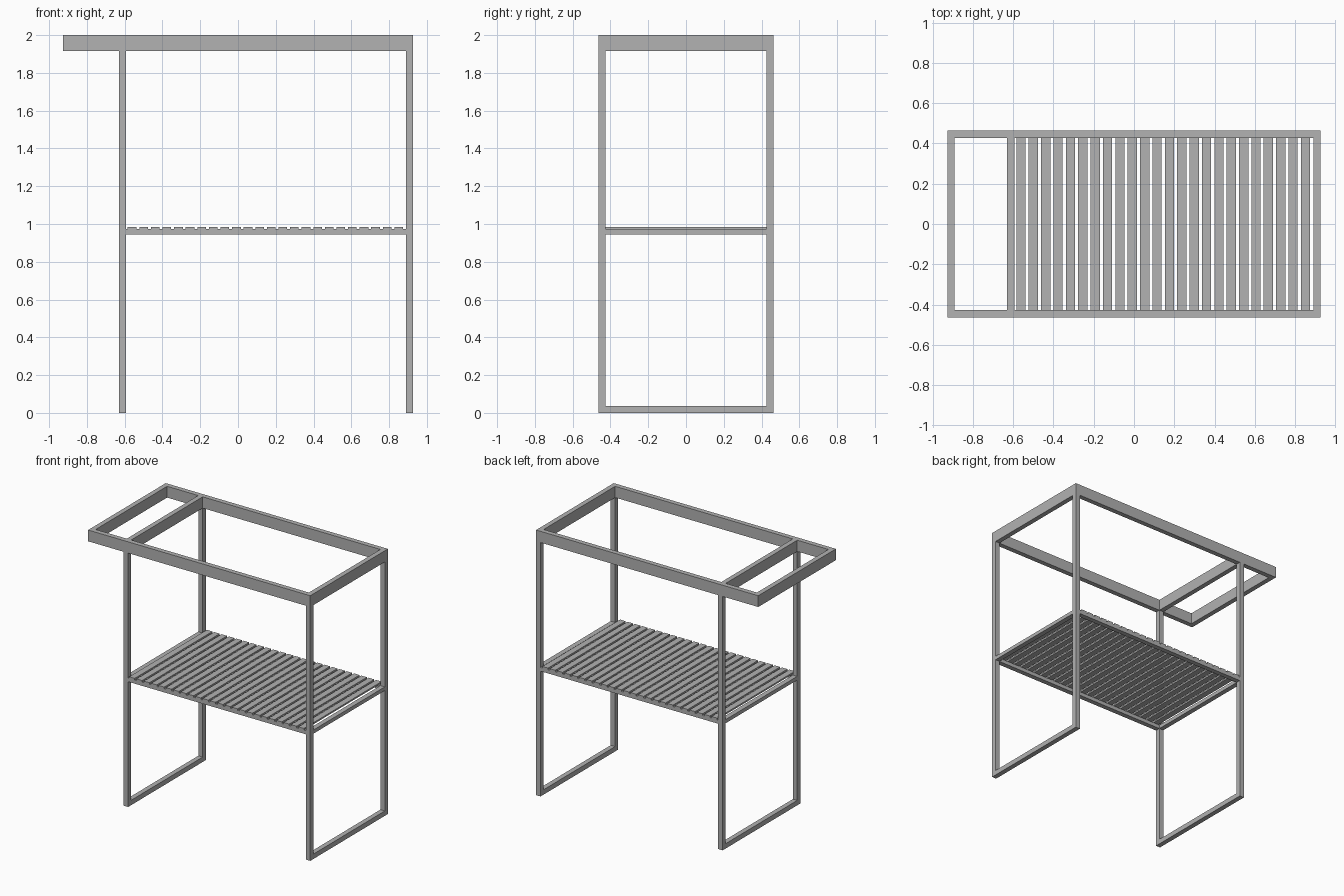
import bpy
import bmesh

cube = bpy.data.objects.get("Cube")
if cube:
    bpy.data.objects.remove(cube, do_unlink=True)

# Overall dimensions
X, Y, TOP = 0.927, 0.463, 2.0
BAR = 0.037                      # width of the square tubing
RAIL_Z = 1.915                   # underside of the deep top rails
SHELF_Z, SLAT_Z, SLAT_TOP = 0.945, 0.973, 0.985
LEFT_END = -0.63                 # outer side of the inset leg frame
INNER_Y = Y - BAR

grey = bpy.data.materials.new("grey_metal")
grey.use_nodes = True
colour = (0.445, 0.445, 0.445, 1)
grey.diffuse_color = colour
grey.node_tree.nodes["Principled BSDF"].inputs["Base Color"].default_value = colour


def box(name, x, y, z):
    """Box from (min, max) ranges on each axis."""
    bm = bmesh.new()
    bmesh.ops.create_cube(bm, size=1)
    for v in bm.verts:
        v.co = [r[0] if c < 0 else r[1] for c, r in zip(v.co, (x, y, z))]
    mesh = bpy.data.meshes.new(name)
    bm.to_mesh(mesh)
    bm.free()
    mesh.materials.append(grey)
    obj = bpy.data.objects.new(name, mesh)
    bpy.context.collection.objects.link(obj)
    return obj


frames = {"right": (LEFT_END, LEFT_END + BAR), "left": (X - BAR, X)}
sides = {"front": (-Y, -INNER_Y), "back": (INNER_Y, Y)}
across = (-INNER_Y, INNER_Y)
between = (LEFT_END + BAR, X - BAR)

# Long rails and legs on both long sides
for side, y in sides.items():
    box(f"{side}_top_rail", (-X, X), y, (RAIL_Z, TOP))
    box(f"{side}_shelf_rail", between, y, (SHELF_Z, SLAT_Z))
    for end, x in frames.items():
        box(f"{side}_{end}_leg", x, y, (0, RAIL_Z))

# Cross bars of both leg frames: floor, shelf and top
for end, x in frames.items():
    box(f"{end}_floor_bar", x, across, (0, BAR))
    box(f"{end}_shelf_bar", x, across, (SHELF_Z, SLAT_Z))
    box(f"{end}_top_bar", x, across, (RAIL_Z, TOP))

# End bar of the overhanging handle
box("handle_bar", (-X, -X + BAR), across, (RAIL_Z, TOP))

# Shelf slats resting on the rails
SLATS, PITCH, WIDTH, START = 24, 0.0614, 0.046, -0.584
for i in range(SLATS):
    x = START + i * PITCH
    box(f"shelf_slat_{i + 1}", (x, x + WIDTH), (-Y, Y), (SLAT_Z, SLAT_TOP))
